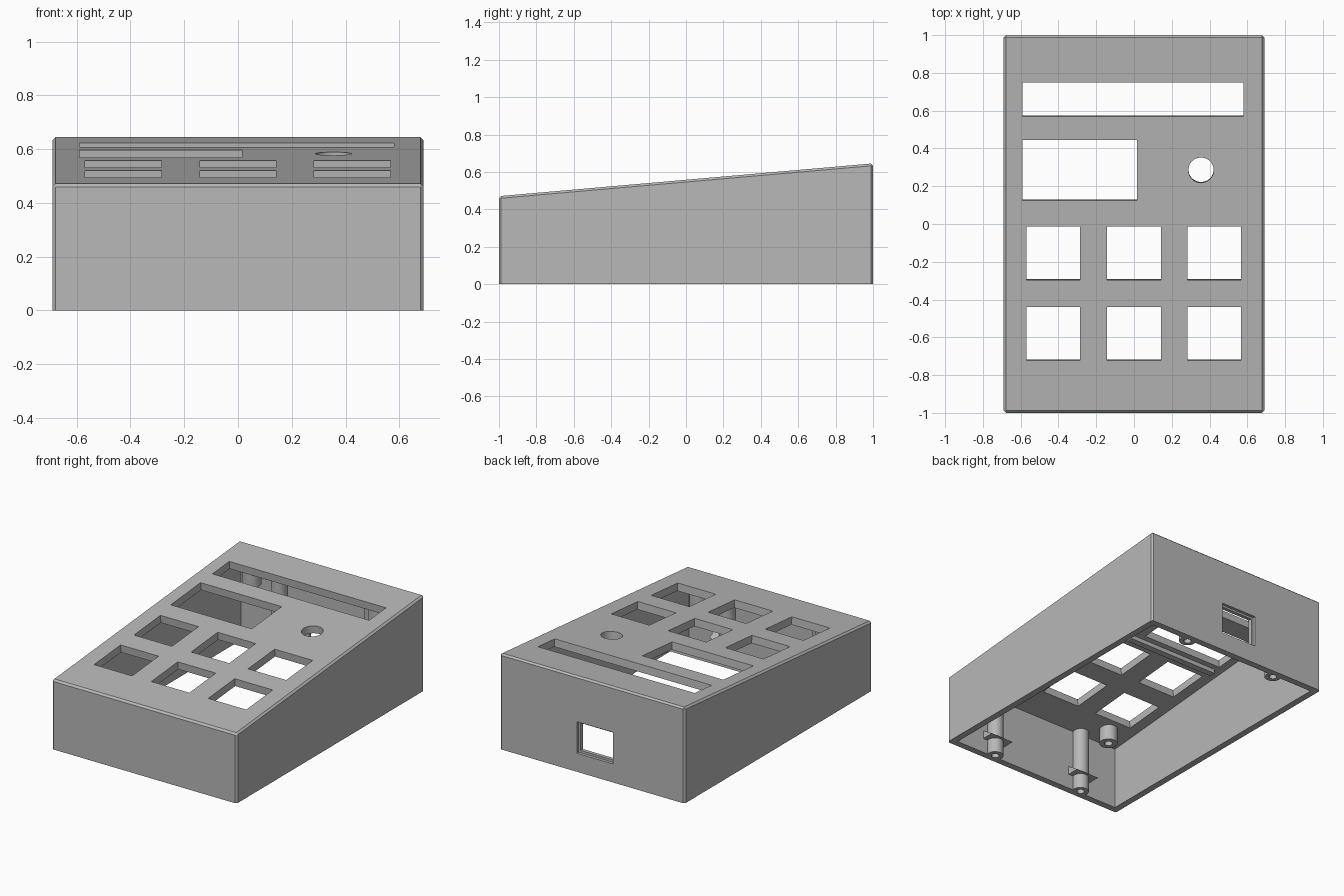
import bpy, bmesh, math
from mathutils import Vector

if "Cube" in bpy.data.objects:
    bpy.data.objects.remove(bpy.data.objects["Cube"], do_unlink=True)

SLOPE = 0.0875
TILT = math.atan(SLOPE)
HALF_X, WALL = 0.69, 0.045
LID = 0.052


def top_z(y):
    return 0.558 + SLOPE * y


grey = bpy.data.materials.new("matte grey plastic")
grey.use_nodes = True
COLOUR = (0.48, 0.48, 0.48, 1)
grey.diffuse_color = COLOUR
grey.node_tree.nodes["Principled BSDF"].inputs["Base Color"].default_value = COLOUR


def finish(name, bm):
    bmesh.ops.recalc_face_normals(bm, faces=bm.faces)
    mesh = bpy.data.meshes.new(name)
    bm.to_mesh(mesh)
    bm.free()
    mesh.materials.append(grey)
    ob = bpy.data.objects.new(name, mesh)
    bpy.context.collection.objects.link(ob)
    return ob


def extrude_x(name, profile, x0, x1, bevel=0):
    """Extrude a (y, z) profile along x, chamfering all but the underside."""
    bm = bmesh.new()
    face = bm.faces.new([bm.verts.new((x0, y, z)) for y, z in profile])
    out = bmesh.ops.extrude_face_region(bm, geom=[face])
    moved = [v for v in out["geom"] if isinstance(v, bmesh.types.BMVert)]
    bmesh.ops.translate(bm, verts=moved, vec=(x1 - x0, 0, 0))
    if bevel:
        edges = [e for e in bm.edges if max(v.co.z for v in e.verts) > 0.01]
        bmesh.ops.bevel(bm, geom=edges, offset=bevel, segments=1, affect="EDGES")
    return finish(name, bm)


def box(name, x0, x1, y0, y1, z0, z1):
    return extrude_x(name, [(y0, z0), (y1, z0), (y1, z1), (y0, z1)], x0, x1)


def cylinder(name, x, y, z0, z1, r, sides=32):
    bm = bmesh.new()
    bmesh.ops.create_cone(bm, cap_ends=True, segments=sides, radius1=r, radius2=r, depth=z1 - z0)
    bmesh.ops.translate(bm, verts=bm.verts, vec=(x, y, (z0 + z1) / 2))
    return finish(name, bm)


def combine(target, tool, operation):
    mod = target.modifiers.new("cut", "BOOLEAN")
    mod.operation, mod.solver, mod.object = operation, "EXACT", tool
    graph = bpy.context.evaluated_depsgraph_get()
    mesh = bpy.data.meshes.new_from_object(target.evaluated_get(graph))
    target.modifiers.clear()
    target.data = mesh
    bpy.data.objects.remove(tool, do_unlink=True)


def lay_on_slope(ob, x, y):
    ob.rotation_euler.x = TILT
    ob.location = (x, y, top_z(y))
    return ob


# Sloped hollow shell, open underneath
case = extrude_x("case", [(-1, 0), (1, 0), (1, top_z(1)), (-1, top_z(-1))],
                 -HALF_X, HALF_X, 0.012)
inner = 1 - WALL
cavity = extrude_x("cavity", [(-inner, -0.2), (inner, -0.2), (inner, top_z(inner) - LID),
                              (-inner, top_z(-inner) - LID)], -HALF_X + WALL, HALF_X - WALL)
combine(case, cavity, "DIFFERENCE")

# Long slot, display window and key openings, cut square to the slope
windows = [(-0.59, 0.58, 0.57, 0.75), (-0.59, 0.015, 0.125, 0.445)]
for cx in (-0.427, 0, 0.425):
    for cy in (-0.155, -0.58):
        windows.append((cx - 0.142, cx + 0.142, cy - 0.142, cy + 0.142))
for x0, x1, y0, y1 in windows:
    w, h = (x1 - x0) / 2, (y1 - y0) / 2
    tool = box("window", -w, w, -h, h, -0.09, 0.09)
    combine(case, lay_on_slope(tool, (x0 + x1) / 2, (y0 + y1) / 2), "DIFFERENCE")

# Round knob hole
combine(case, lay_on_slope(cylinder("knob_hole", 0, 0, -0.09, 0.09, 0.067, 48), 0.355, 0.285),
        "DIFFERENCE")

# Rear port with a shallow recessed rim
combine(case, box("port", -0.14, 0.1, 0.9, 1.1, 0.14, 0.325), "DIFFERENCE")
combine(case, box("port_rim", -0.155, 0.115, 0.98, 1.1, 0.125, 0.338), "DIFFERENCE")

# Full-height screw posts against the front and rear walls
for x in (-0.35, 0.35):
    for y in (-0.94, 0.94):
        post = cylinder("post", x, y, 0, top_z(y) - 0.03, 0.052)
        combine(case, post, "UNION")
        combine(case, cylinder("screw_hole", x, y, -0.05, 0.12, 0.024, 24), "DIFFERENCE")

# Short bosses hanging from the lid
for x in (-0.47, 0.47):
    for y in (-0.81, 0.82):
        low = top_z(y) - LID - 0.1
        combine(case, cylinder("boss", x, y, low, top_z(y) - 0.03, 0.058), "UNION")
        combine(case, cylinder("boss_hole", x, y, low - 0.05, low + 0.07, 0.026, 24), "DIFFERENCE")

# Wedge clips on the front posts
for side, x in (("right", -0.35), ("left", 0.35)):
    extrude_x(side + "_post_clip", [(-0.96, 0.1), (-0.87, 0.1), (-0.96, 0.16)],
              x - 0.085, x + 0.085)

# Rail under the lid beside the display
rail = box("display_rail", -0.58, 0.1, -0.02, 0.02, -LID - 0.03, -LID + 0.01)
lay_on_slope(rail, 0, 0.07)

# Crisp flats, smooth round walls
bpy.ops.object.select_all(action="DESELECT")
case.select_set(True)
bpy.context.view_layer.objects.active = case
bpy.ops.object.shade_smooth_by_angle(angle=math.radians(30))
